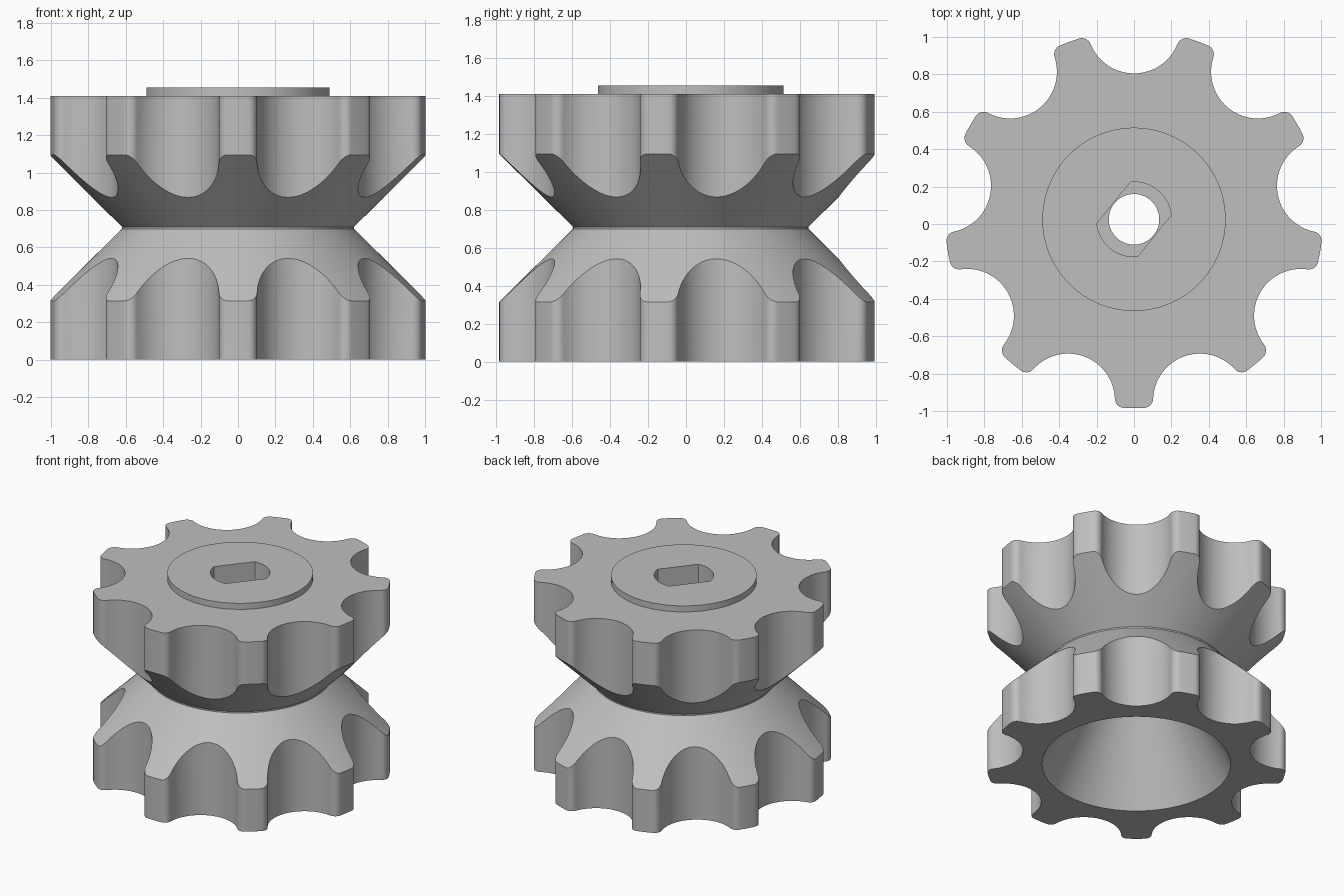
import bpy, bmesh
from math import sin, cos, radians, degrees, acos, atan2, hypot, pi

cube = bpy.data.objects.get("Cube")
if cube:
    bpy.data.objects.remove(cube)

TEETH = 9
PITCH = 2 * pi / TEETH
TIP_R, GAP_C, GAP_R, FILLET = 1.01, 1.03, 0.25, 0.05
HEIGHT, CHAMFER_Z = 1.41, 0.315
WAIST_R, WAIST_Z = 0.62, 0.70
CENTRE_Y = 0.025


def half_tooth():
    """Polar points (angle, radius) from gap centre to tooth centre."""
    fc = TIP_R - FILLET
    fa = acos((fc**2 + GAP_C**2 - (GAP_R + FILLET)**2) / (2 * fc * GAP_C))
    fx, fy = fc * cos(fa), fc * sin(fa)
    end = atan2(fy, fx - GAP_C)
    pts = []
    # round gap
    for i in range(13):
        a = pi + (end - pi) * i / 12
        pts.append((GAP_C + GAP_R * cos(a), GAP_R * sin(a)))
    # rounded tooth corner
    start = end - pi
    for i in range(1, 8):
        a = start + (fa - start) * i / 7
        pts.append((fx + FILLET * cos(a), fy + FILLET * sin(a)))
    polar = [(atan2(y, x), hypot(x, y)) for x, y in pts]
    # tooth tip
    for i in range(1, 3):
        polar.append((fa + (PITCH / 2 - fa) * i / 2, TIP_R))
    return polar


def column(angle, r):
    """Closed cross-section of the drum at one angle."""
    cone_z = CHAMFER_Z + (TIP_R - r) * (WAIST_Z - CHAMFER_Z) / (TIP_R - WAIST_R)
    # shaft socket: round with two flats
    flat = abs(cos(angle - radians(141)))
    socket = min(0.2, 0.14 / max(flat, 0.01))
    bore = 0.135
    return [
        (r, 0), (r, cone_z), (WAIST_R, WAIST_Z),             # lower teeth, cone
        (WAIST_R, HEIGHT - WAIST_Z), (r, HEIGHT - cone_z), (r, HEIGHT),
        (0.49, HEIGHT), (0.49, 1.455),                       # raised collar
        (socket, 1.455), (socket, 0.98), (bore, 0.98),       # socket, bore
        (bore, 0.9), (0.635, 0),                             # hollow underside
    ]


half = half_tooth()
tooth = [(-a, r) for a, r in reversed(half[1:-1])] + half
outline = [(pi / 2 + k * PITCH + a, r) for k in range(TEETH) for a, r in tooth]

# Sweep the cross-section round the axis
bm = bmesh.new()
rings = [[bm.verts.new((r * cos(a), r * sin(a) + CENTRE_Y, z))
          for r, z in column(a, tip)] for a, tip in outline]
for i, ring in enumerate(rings):
    nxt = rings[(i + 1) % len(rings)]
    for j in range(len(ring)):
        k = (j + 1) % len(ring)
        bm.faces.new((ring[j], nxt[j], nxt[k], ring[k]))
bmesh.ops.recalc_face_normals(bm, faces=bm.faces)
mesh = bpy.data.meshes.new("toothed_drum")
bm.to_mesh(mesh)
bm.free()

grey = bpy.data.materials.new("plain_grey")
grey.use_nodes = True
colour = (0.52, 0.52, 0.52, 1)
grey.diffuse_color = colour
grey.node_tree.nodes["Principled BSDF"].inputs["Base Color"].default_value = colour
mesh.materials.append(grey)

drum = bpy.data.objects.new("toothed_drum", mesh)
bpy.context.collection.objects.link(drum)
bpy.ops.object.select_all(action='DESELECT')
drum.select_set(True)
bpy.context.view_layer.objects.active = drum
bpy.ops.object.shade_smooth_by_angle(angle=radians(28))
